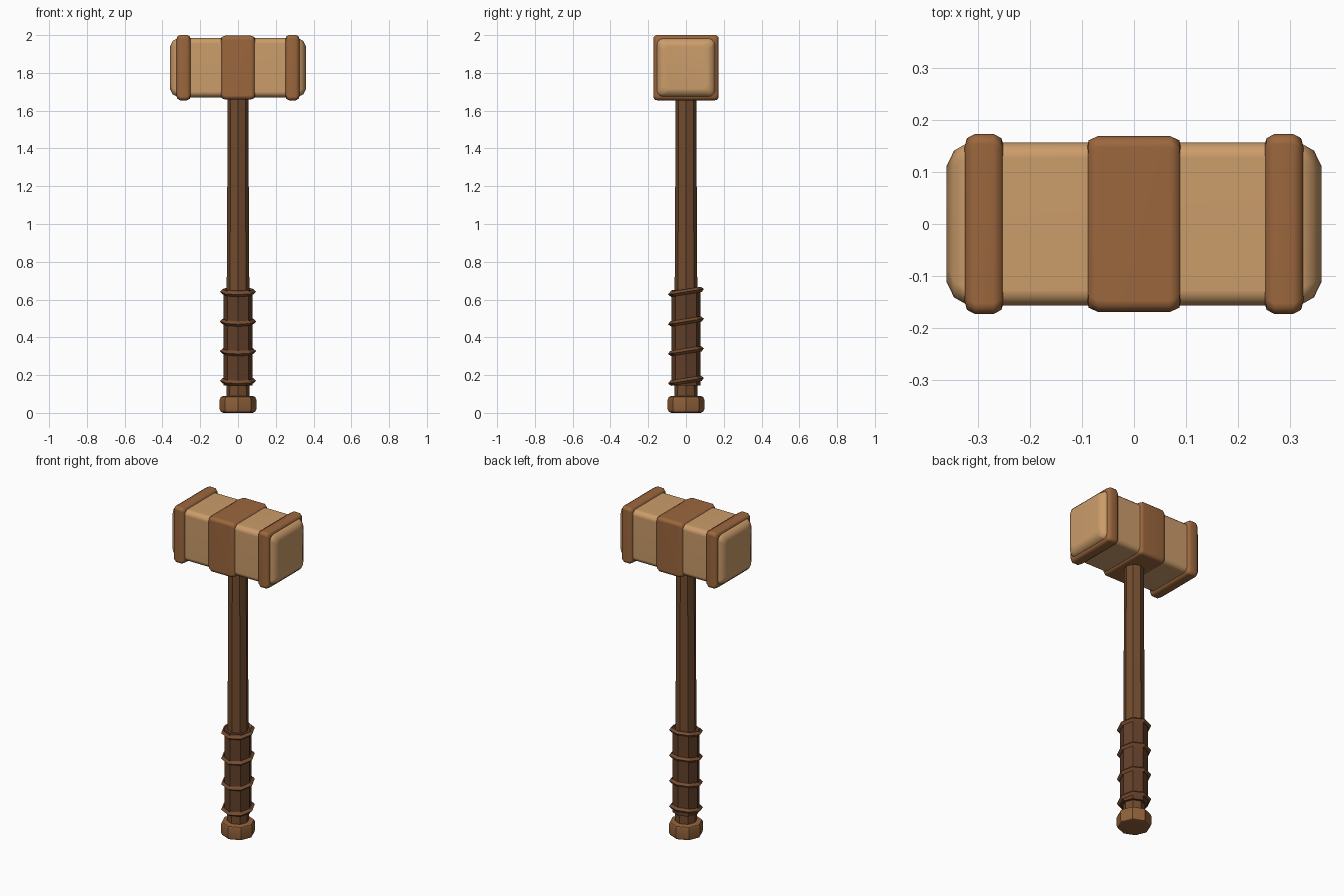
import bpy, bmesh
from math import cos, sin, pi, radians
from mathutils import Matrix

cube = bpy.data.objects.get("Cube")
if cube:
    bpy.data.objects.remove(cube, do_unlink=True)


def material(name, rgb):
    m = bpy.data.materials.new(name)
    m.use_nodes = True
    m.diffuse_color = (*rgb, 1)
    m.node_tree.nodes["Principled BSDF"].inputs["Base Color"].default_value = (*rgb, 1)
    return m


light_wood = material("light_wood", (0.60, 0.335, 0.145))
band_wood = material("band_wood", (0.33, 0.135, 0.047))
handle_wood = material("handle_wood", (0.165, 0.07, 0.028))
grip_leather = material("grip_leather", (0.12, 0.05, 0.022))
cord_leather = material("cord_leather", (0.18, 0.073, 0.03))
pommel_wood = material("pommel_wood", (0.28, 0.12, 0.042))

HEAD_Z = 1.828


def loft(name, rings, mat, caps=True, smooth=None):
    """Skin a list of equally long point rings; without caps the loop closes."""
    bm = bmesh.new()
    loops = [[bm.verts.new(p) for p in ring] for ring in rings]
    pairs = list(zip(loops, loops[1:]))
    if caps:
        bm.faces.new(loops[0])
        bm.faces.new(loops[-1])
    else:
        pairs.append((loops[-1], loops[0]))
    for a, b in pairs:
        for i in range(len(a)):
            j = (i + 1) % len(a)
            bm.faces.new((a[i], a[j], b[j], b[i]))
    bmesh.ops.recalc_face_normals(bm, faces=bm.faces)
    me = bpy.data.meshes.new(name)
    bm.to_mesh(me)
    bm.free()
    me.materials.append(mat)
    ob = bpy.data.objects.new(name, me)
    bpy.context.collection.objects.link(ob)
    if smooth:
        bpy.ops.object.select_all(action='DESELECT')
        ob.select_set(True)
        bpy.context.view_layer.objects.active = ob
        bpy.ops.object.shade_smooth_by_angle(angle=radians(smooth))
        wn = ob.modifiers.new("even_flats", 'WEIGHTED_NORMAL')
        wn.keep_sharp = True
    return ob


def rounded_square(x, half, r, steps=3):
    """Rounded square section across the head at position x."""
    pts = []
    for k, (sy, sz) in enumerate(((1, 1), (-1, 1), (-1, -1), (1, -1))):
        for s in range(steps + 1):
            a = pi / 2 * (k + s / steps)
            pts.append((x, sy * (half - r) + r * cos(a),
                        HEAD_Z + sz * (half - r) + r * sin(a)))
    return pts


def block(name, centre, profile, r, mat):
    """Rounded block, symmetric in x; profile runs from the rim to the side."""
    full = [(-x, h) for x, h in profile] + [(x, h) for x, h in reversed(profile)]
    return loft(name, [rounded_square(centre + x, h, r) for x, h in full], mat, smooth=50)


def octagon(r, z):
    return [(r * cos(i * pi / 4), r * sin(i * pi / 4), z) for i in range(8)]


# Head: block, central collar and two end bands
block("head_block", 0, [(0.36, 0.112), (0.346, 0.141), (0.325, 0.153), (0.30, 0.157)],
      0.03, light_wood)
block("head_collar", 0, [(0.088, 0.11), (0.094, 0.138), (0.087, 0.161), (0.069, 0.169)],
      0.022, band_wood)
for side, sx in (("left", 1), ("right", -1)):
    block(side + "_end_band", sx * 0.288,
          [(0.0375, 0.15), (0.033, 0.165), (0.018, 0.173)], 0.02, band_wood)

# Shaft, grip and pommel, all eight sided
loft("handle", [octagon(r, z) for r, z in
                ((0.062, 0.06), (0.06, 0.65), (0.0575, 1.04), (0.055, 1.70))], handle_wood)
loft("grip", [octagon(0.077, 0.145), octagon(0.077, 0.65)], grip_leather)
loft("pommel", [octagon(r, z) for r, z in
                ((0.078, 0), (0.091, 0.006), (0.097, 0.02),
                 (0.097, 0.07), (0.091, 0.084), (0.078, 0.09))], pommel_wood, smooth=35)

# Tilted cords around the grip
tilt = Matrix.Rotation(radians(9), 4, 'X')
for n in range(4):
    rings = []
    for i in range(8):
        a = i * pi / 4
        rings.append([((0.082 + 0.014 * cos(b)) * cos(a),
                       (0.082 + 0.014 * cos(b)) * sin(a), 0.014 * sin(b))
                      for b in (k * pi / 2 for k in range(4))])
    cord = loft("grip_cord_%d" % (n + 1), rings, cord_leather, caps=False)
    cord.data.transform(Matrix.Translation((0, 0, 0.17 + n * 0.157)) @ tilt)
